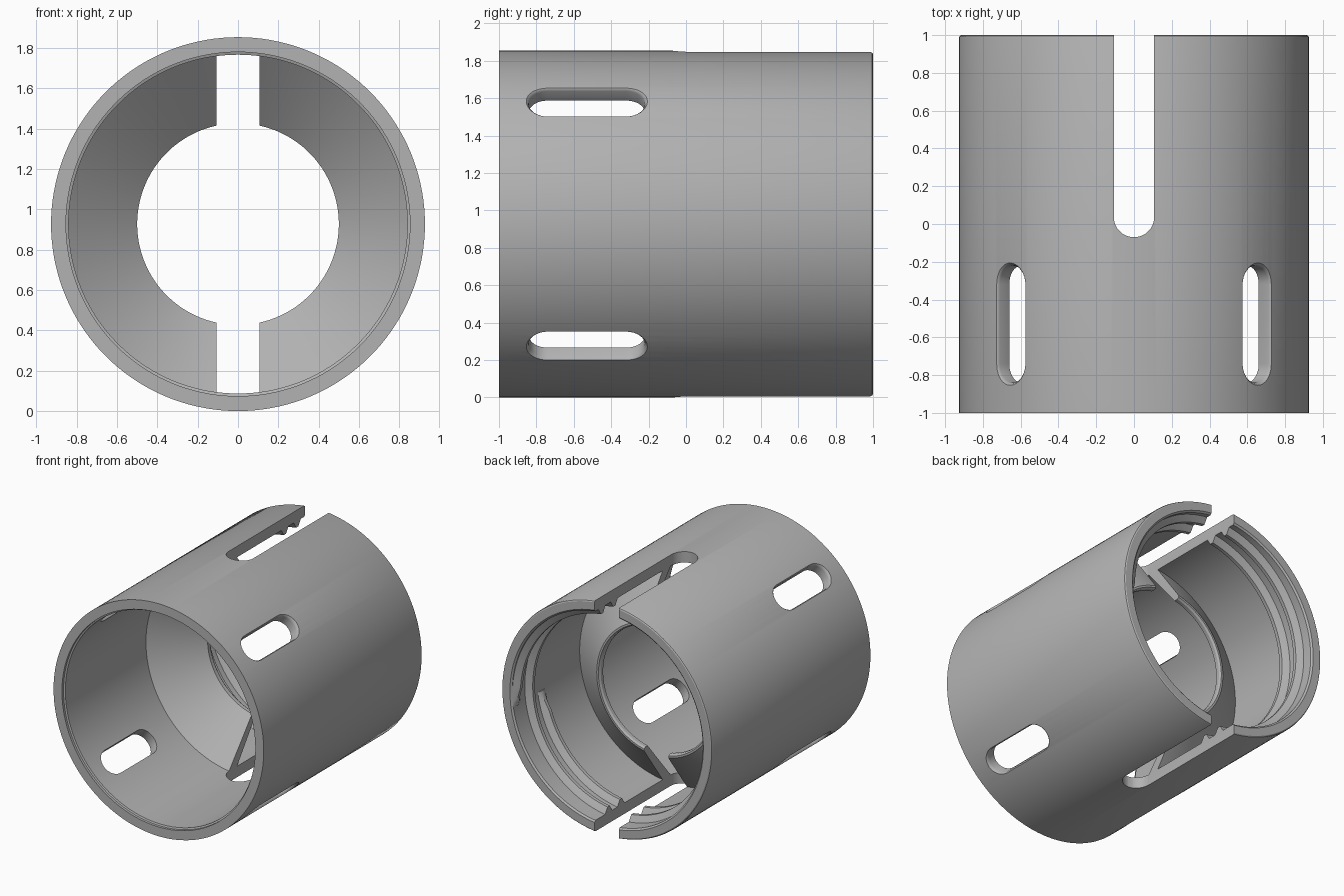
import bpy, bmesh, math
from mathutils import Vector, Matrix

if "Cube" in bpy.data.objects:
    bpy.data.objects.remove(bpy.data.objects["Cube"])

R = 0.927          # outer radius, also height of the axis
SEG = 144

grey = bpy.data.materials.new("plain_grey")
grey.diffuse_color = (0.45, 0.45, 0.45, 1)
grey.use_nodes = True
grey.node_tree.nodes["Principled BSDF"].inputs["Base Color"].default_value = grey.diffuse_color


def make(name, verts, faces):
    me = bpy.data.meshes.new(name)
    me.from_pydata(verts, [], faces)
    bm = bmesh.new()
    bm.from_mesh(me)
    bmesh.ops.recalc_face_normals(bm, faces=bm.faces)
    bm.to_mesh(me)
    bm.free()
    ob = bpy.data.objects.new(name, me)
    bpy.context.collection.objects.link(ob)
    me.materials.append(grey)
    return ob


def sweep(name, rings, closed):
    """Skin a list of equal-length point rings."""
    n, m = len(rings), len(rings[0])
    verts = [p for ring in rings for p in ring]
    faces = []
    for i in range(n if closed else n - 1):
        a, b = i * m, ((i + 1) % n) * m
        for j in range(m):
            k = (j + 1) % m
            faces.append((a + j, a + k, b + k, b + j))
    if not closed:
        faces += [tuple(range(m)), tuple(range((n - 1) * m, n * m))]
    return make(name, verts, faces)


def around(r, y, ang):
    return (r * math.cos(ang), y, R + r * math.sin(ang))


def stadium(y0, y1, w, x_out):
    """Rounded slot outline, half width w, at distance x_out from the axis."""
    pts = []
    for yc, start in ((y1 - w, 0), (y0 + w, math.pi)):
        for i in range(17):
            a = start + math.pi * i / 16
            pts.append(Vector((w * math.cos(a), yc + w * math.sin(a), x_out)))
    return pts


def slot_cutter(name, angle, sections):
    """Loft slot outlines outwards from the axis, then turn about the axis."""
    rot = Matrix.Translation((0, 0, R)) @ Matrix.Rotation(angle, 4, 'Y')
    rings = [[tuple(rot @ p) for p in stadium(*s)] for s in sections]
    ob = sweep(name, rings, False)
    ob.hide_render = True
    return ob


def cut(ob, cutters):
    bpy.context.view_layer.objects.active = ob
    for c in cutters:
        mod = ob.modifiers.new("cut", 'BOOLEAN')
        mod.operation = 'DIFFERENCE'
        mod.solver = 'EXACT'
        mod.object = c
        bpy.ops.object.modifier_apply(modifier=mod.name)


# Sleeve: tube with a conical funnel wall inside
profile = [(R, -1), (R, 0.985), (0.923, 0.995), (0.915, 1), (0.853, 1), (0.84, 0.988),
           (0.84, 0.14), (0.525, 0.375), (0.51, 0.375), (0.5, 0.36), (0.5, 0.33),
           (0.84, 0.04), (0.84, -0.975), (0.853, -0.98), (0.853, -1)]
sleeve = sweep("sleeve", [[around(r, y, 2 * math.pi * i / SEG) for r, y in profile]
                          for i in range(SEG)], True)

# Inner screw thread: two turns of a trapezoid ridge
thread_rings = []
steps = 2 * SEG
for i in range(steps + 1):
    t = i / steps
    a = -4 * math.pi * t - 0.15
    y = 0.635 + 0.31 * t
    h = 0.048 * min(1, 0.15 + min(i, steps - i) / 5)
    thread_rings.append([around(r, y + d, a) for r, d in
                         ((0.85, -0.05), (0.84, -0.045), (0.84 - h, -0.014),
                          (0.84 - h, 0.014), (0.84, 0.045), (0.85, 0.05))])
thread = sweep("inner_thread", thread_rings, False)

# Long open slots at top and bottom
long_slots = [slot_cutter("long_slot_cutter", a, [(-0.07, 1.4, 0.107, 0.2),
                                                  (-0.07, 1.4, 0.107, 1.1)])
              for a in (0, math.pi)]
# Four short windows near the front, with a flared outer edge
windows = [slot_cutter("window_cutter", math.radians(45 + 90 * k),
                       [(-0.84, -0.22, 0.1, 0.7), (-0.84, -0.22, 0.1, 0.905),
                        (-0.844, -0.216, 0.104, 0.917), (-0.865, -0.195, 0.125, 0.938)])
           for k in range(4)]

cut(sleeve, long_slots + windows)
cut(thread, long_slots)
for c in long_slots + windows:
    bpy.data.objects.remove(c)

# Smooth shading with sharp edges kept
for ob in (sleeve, thread):
    bpy.ops.object.select_all(action='DESELECT')
    ob.select_set(True)
    bpy.context.view_layer.objects.active = ob
    bpy.ops.object.shade_smooth_by_angle(angle=math.radians(30))
